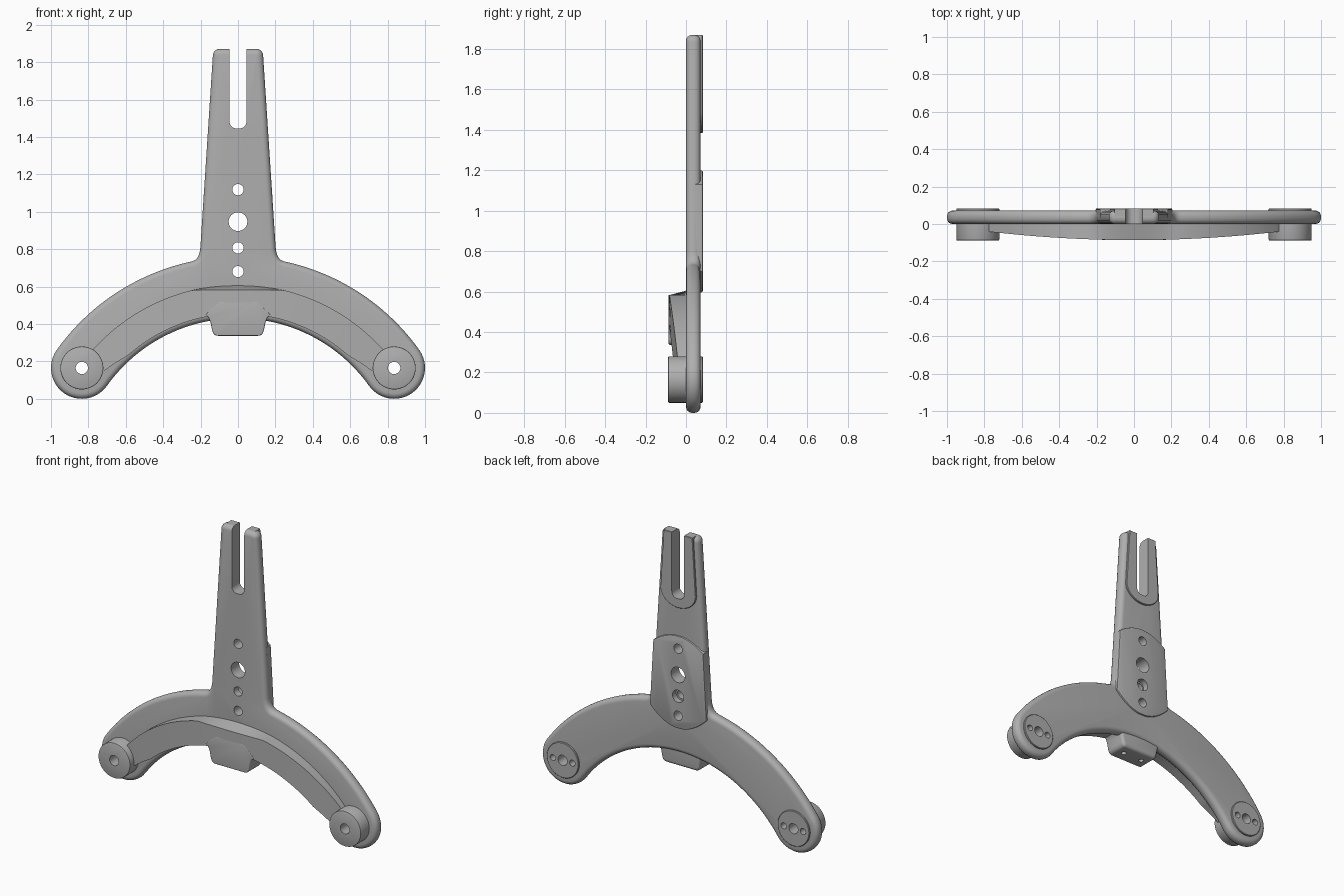
import bpy, bmesh
from math import sin, cos, radians, sqrt, atan2, pi

if "Cube" in bpy.data.objects:
    bpy.data.objects.remove(bpy.data.objects["Cube"])

metal = bpy.data.materials.new("grey_metal")
GREY = (0.43, 0.43, 0.43, 1)
metal.use_nodes = True
metal.diffuse_color = GREY
metal.node_tree.nodes["Principled BSDF"].inputs["Base Color"].default_value = GREY

# Main dimensions
ARC_Z = -0.43                 # height of the arch centre
END_X, END_Z, HALF = 0.835, 0.165, 0.165
MID_R = sqrt(END_X ** 2 + (END_Z - ARC_Z) ** 2)
END_A = atan2(END_X, END_Z - ARC_Z)
TOP = 1.87


def column_x(z):
    return 0.205 - (z - 0.75) * 0.063


def arc(cx, cz, rx, a0, a1, n, rz=None):
    """Points on an arc; angles run clockwise from straight up."""
    rz = rx if rz is None else rz
    steps = [a0 + (a1 - a0) * i / n for i in range(n + 1)]
    return [(cx + rx * sin(a), cz + rz * cos(a)) for a in steps]


def mirrored(half):
    return half + [(-x, z) for x, z in reversed(half)]


def make_object(name, bm):
    bmesh.ops.recalc_face_normals(bm, faces=bm.faces[:])
    mesh = bpy.data.meshes.new(name)
    bm.to_mesh(mesh)
    bm.free()
    mesh.materials.append(metal)
    ob = bpy.data.objects.new(name, mesh)
    bpy.context.collection.objects.link(ob)
    return ob


def add_prism(bm, pts, y0, y1):
    front = [bm.verts.new((x, y0, z)) for x, z in pts]
    back = [bm.verts.new((x, y1, z)) for x, z in pts]
    bm.faces.new(front)
    bm.faces.new(back[::-1])
    for i in range(len(pts)):
        j = (i + 1) % len(pts)
        bm.faces.new((front[j], front[i], back[i], back[j]))


def prism(name, pts, y0, y1, front=0, back=0, segments=4):
    """Extrude an x-z outline along y and round its front and back rims."""
    bm = bmesh.new()
    add_prism(bm, pts, y0, y1)
    bmesh.ops.recalc_face_normals(bm, faces=bm.faces[:])
    for y, size in ((y0, front), (y1, back)):
        if size:
            rim = [e for e in bm.edges
                   if all(abs(v.co.y - y) < 1e-5 for v in e.verts)]
            bmesh.ops.bevel(bm, geom=rim, offset=size, segments=segments,
                            profile=0.5, affect='EDGES', clamp_overlap=False)
    return make_object(name, bm)


def circle(x, z, r, n=32):
    return arc(x, z, r, 0, 2 * pi, n)[:-1]


def cut(ob, *cutters):
    bpy.context.view_layer.objects.active = ob
    for c in cutters:
        mod = ob.modifiers.new("cut", 'BOOLEAN')
        mod.operation, mod.solver, mod.object = 'DIFFERENCE', 'EXACT', c
        bpy.ops.object.modifier_apply(modifier=mod.name)


# Arched plate with upright column
half = arc(column_x(TOP) - 0.035, TOP - 0.035, 0.035, 0, pi / 2, 6)
outer_r, inner_r = MID_R + HALF, MID_R - HALF
p0, p1 = (column_x(0.81), 0.81), (0.207, 0.738)
a_fillet = 0.215
p2 = (outer_r * sin(a_fillet), ARC_Z + outer_r * cos(a_fillet))
for i in range(9):
    t = i / 8
    half.append(tuple((1 - t) ** 2 * a + 2 * t * (1 - t) * b + t * t * c
                      for a, b, c in zip(p0, p1, p2)))
half += arc(0, ARC_Z, outer_r, a_fillet, END_A, 24)[1:]
half += arc(END_X, END_Z, HALF, END_A, END_A + pi, 24)[1:]
half += arc(0, ARC_Z, inner_r, END_A, 0.02, 28)[1:]
plate = prism("arched_plate", mirrored(half), 0, 0.072, 0.03, 0.03)

# Raised curved rib on the front of the arch
bm = bmesh.new()
rows, RIB_END, N = [], radians(51), 64
for i in range(N + 1):
    a = RIB_END * (2 * i / N - 1)
    r_in = 0.885 + 0.035 * max(0, (abs(a) - 0.73) / (RIB_END - 0.73))
    r_out = 1.04
    row = []
    for r, is_front in ((r_in, 0), (r_in, 1), (r_out, 1), (r_out, 0)):
        x, z = r * sin(a), ARC_Z + r * cos(a)
        y = 0.075 * x * x - 0.086 if is_front else 0.02
        if is_front:
            z = min(z, 0.582)
        row.append(bm.verts.new((x, y, z)))
    rows.append(row)
for a, b in zip(rows, rows[1:]):
    for k in range(4):
        m = (k + 1) % 4
        bm.faces.new((a[k], a[m], b[m], b[k]))
bm.faces.new(rows[0])
bm.faces.new(rows[-1][::-1])
make_object("front_rib", bm)

# Centre tab under the arch
tab_half = [(0.10, 0.52), (0.175, 0.45), (0.158, 0.435), (0.147, 0.41),
            (0.138, 0.365)]
tab_half += arc(0.108, 0.365, 0.028, pi / 2, pi, 5)[1:]
tab = prism("centre_tab", mirrored(tab_half), -0.086, 0.06, 0.006, 0.02)

# Raised pad on the back of the column
z_low, z_high = 0.70, 1.13
pad = [(0.0, 1.2)]
edge_top, edge_low = column_x(z_high), column_x(z_low) - 0.003
pad_half = [(edge_top * i / 8, 1.2 - 0.07 * (i / 8) ** 2) for i in range(1, 9)]
pad_half += [(edge_low * i / 8, 0.595 + 0.105 * (i / 8) ** 2)
             for i in range(8, 0, -1)]
column_pad = prism("column_back_pad", mirrored(pad_half), 0.035, 0.083, 0, 0.006, 2)

# U-shaped pad around the slot
slot_pad_half = [(column_x(TOP) - 0.03, TOP)]
slot_pad_half += arc(0, 1.49, column_x(1.49) - 0.03, pi / 2, pi - 0.05, 14, 0.105)
slot_pad = prism("slot_back_pad", mirrored(slot_pad_half), 0.035, 0.083, 0, 0.003, 1)

# Bosses in front and discs behind at both ends
ends = []
for side, s in (("left", 1), ("right", -1)):
    ends.append(prism(side + "_front_boss", circle(s * END_X, END_Z, 0.115, 48),
                      -0.088, 0.03, 0.005, 0, 2))
    ends.append(prism(side + "_back_disc", circle(s * END_X, END_Z, 0.115, 48),
                      0.03, 0.083, 0, 0.003, 1))

# Cutters: through holes, shallow holes, slot and tab holes
bm = bmesh.new()
for x, z, r in ((0, 0.68, 0.03), (0, 0.807, 0.03), (0, 0.947, 0.05),
                (0, 1.118, 0.03), (END_X, END_Z, 0.033), (-END_X, END_Z, 0.033)):
    add_prism(bm, circle(x, z, r), -0.3, 0.3)
through = make_object("through_hole_cutter", bm)

bm = bmesh.new()
add_prism(bm, circle(0, 0.807, 0.04), 0.045, 0.3)
for s in (1, -1):
    for d in (0.07, -0.07):
        add_prism(bm, circle(s * END_X + d, END_Z, 0.02, 20), 0.04, 0.3)
shallow = make_object("shallow_hole_cutter", bm)

slot_half = [(0.045, 2.1)] + arc(0.007, 1.483, 0.038, pi / 2, pi, 8)
slot = prism("slot_cutter", mirrored(slot_half), -0.3, 0.3)

bm = bmesh.new()
for x in (0.07, -0.07):
    ring = bmesh.ops.create_cone(bm, cap_ends=True, segments=20, radius1=0.016,
                                 radius2=0.016, depth=0.12)["verts"]
    bmesh.ops.translate(bm, verts=ring, vec=(x, -0.015, 0.335))
tab_holes = make_object("tab_hole_cutter", bm)

cut(plate, through, shallow, slot)
cut(column_pad, through, shallow)
cut(slot_pad, slot)
cut(tab, tab_holes)
for ob in ends:
    cut(ob, through, shallow)
for ob in (through, shallow, slot, tab_holes):
    bpy.data.objects.remove(ob)

# Smooth shading with sharp edges kept
bpy.ops.object.select_all(action='DESELECT')
for ob in bpy.context.collection.objects:
    if ob.type == 'MESH':
        ob.select_set(True)
        bpy.context.view_layer.objects.active = ob
bpy.ops.object.shade_smooth_by_angle(angle=radians(32))
